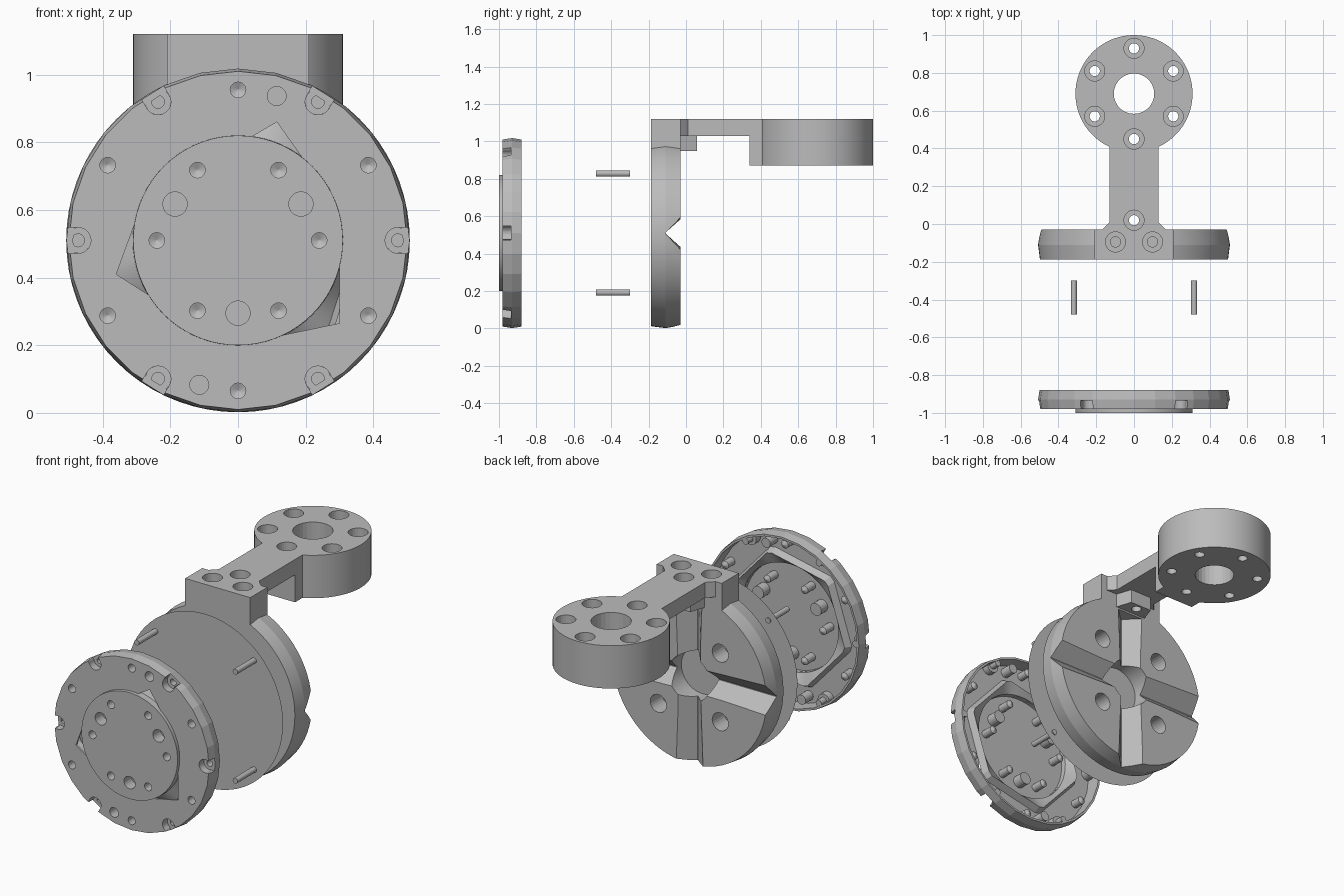
import bpy, bmesh, math

if "Cube" in bpy.data.objects:
    bpy.data.objects.remove(bpy.data.objects["Cube"])

grey = bpy.data.materials.new("plain_grey")
grey.diffuse_color = (0.5, 0.5, 0.5, 1)
grey.use_nodes = True
grey.node_tree.nodes["Principled BSDF"].inputs["Base Color"].default_value = grey.diffuse_color
CZ = 0.51  # height of the disc axis


def circ(cx, cy, r, n=32, start=0.0, sweep=360.0):
    full = abs(sweep) >= 360
    d = n if full else n - 1
    return [(cx + r * math.cos(math.radians(start + sweep * i / d)),
             cy + r * math.sin(math.radians(start + sweep * i / d))) for i in range(n)]


def loft(name, loops, axis='Z', cap=(True, True), closed=True):
    """Skin a series of (points, level) loops along an axis."""
    bm = bmesh.new()
    rings = []
    for pts, w in loops:
        rings.append([bm.verts.new((u, v, w) if axis == 'Z' else (u, w, v)) for u, v in pts])
    n = len(rings[0])
    for a, b in zip(rings, rings[1:]):
        for i in range(n if closed else n - 1):
            j = (i + 1) % n
            bm.faces.new((a[i], a[j], b[j], b[i]))
    if cap[0]:
        bm.faces.new(rings[0])
    if cap[1]:
        bm.faces.new(rings[-1])
    bmesh.ops.recalc_face_normals(bm, faces=bm.faces)
    me = bpy.data.meshes.new(name)
    bm.to_mesh(me)
    bm.free()
    me.materials.append(grey)
    ob = bpy.data.objects.new(name, me)
    bpy.context.collection.objects.link(ob)
    return ob


def prism(name, pts, a, b, axis='Z'):
    return loft(name, [(pts, a), (pts, b)], axis)


def rect(x0, x1, y0, y1):
    return [(x0, y0), (x1, y0), (x1, y1), (x0, y1)]


def cut(ob, cutter):
    """Subtract the cutter, bake the result and delete the cutter."""
    m = ob.modifiers.new("cut", 'BOOLEAN')
    m.operation, m.solver, m.object = 'DIFFERENCE', 'EXACT', cutter
    me = bpy.data.meshes.new_from_object(ob.evaluated_get(bpy.context.evaluated_depsgraph_get()))
    ob.modifiers.clear()
    ob.data = me
    bpy.data.objects.remove(cutter)


def polar(r, deg):
    return r * math.cos(math.radians(deg)), CZ + r * math.sin(math.radians(deg))


def hexagon(radius, n=72):
    """Six-sided outline sampled with n points, one corner at 12 degrees."""
    pts = []
    for i in range(n):
        a = 360 * i / n
        pts.append(polar(radius * math.cos(math.radians(30)) / math.cos(math.radians((a - 12) % 60 - 30)), a))
    return pts


# ---- front cover: a thin cup with blind holes showing as pegs behind ----
cover = loft("front_cover", [(circ(0, CZ, 0.5, 28), -0.98), (circ(0, CZ, 0.508, 28), -0.93),
                             (circ(0, CZ, 0.5, 28), -0.88)], 'Y')
cut(cover, prism("c", circ(0, CZ, 0.488, 28), -0.97, -0.8, 'Y'))
cut(cover, prism("c", circ(0, CZ, 0.31, 72), -1.1, -0.9, 'Y'))
# pointed relief corners around the hub
for tri in ([(0.03, 0.3), (0.115, 0.35), (0.2, 0.23)],
            [(0.3, -0.06), (0.3, -0.245), (0.06, -0.295)],
            [(-0.305, 0.05), (-0.36, -0.1), (-0.25, -0.17)]):
    cut(cover, prism("c", [(x, z + CZ) for x, z in tri], -1.1, -0.95, 'Y'))

# raised hub plate, its edge and the six-sided frame behind it
hub = prism("hub_plate", circ(0, CZ, 0.31, 72), -1.0, -0.99, 'Y')
loft("hub_frame", [(circ(0, CZ, 0.31, 72), -0.99), (circ(0, CZ, 0.311, 72), -0.96),
                   (hexagon(0.385), -0.93), (hexagon(0.405), -0.97)], 'Y', cap=(False, False))


def blind_hole(plate, name, x, z, r, front, back, cone=True):
    cut(plate, prism("c", circ(x, z, r, 20), front - 0.05, front + 0.03, 'Y'))
    loops = [(circ(x, z, r, 20), front), (circ(x, z, r, 20), back - 0.01)]
    if cone:
        loops.append((circ(x, z, r * 0.1, 20), back))
    loft(name, loops, 'Y', cap=(False, True))


for k in range(6):
    blind_hole(cover, "rim_hole", *polar(0.445, 30 + 60 * k), 0.023, -0.98, -0.9)
    blind_hole(hub, "hub_hole", *polar(0.24, 60 * k), 0.023, -1.0, -0.91)
for a in (75, 255):
    blind_hole(cover, "dowel_hole", *polar(0.442, a), 0.028, -0.98, -0.89, False)
for a in (30, 150, 270):
    blind_hole(hub, "hub_dowel_hole", *polar(0.215, a), 0.036, -1.0, -0.92, False)

# bolt seats open to the rim
for k in range(6):
    a = 60 * k
    x, z = polar(0.473, a)
    u = circ(x, z, 0.038, 16, a + 90, 180)
    ex, ez = polar(0.6, a)
    u2 = [(px + ex - x, pz + ez - z) for px, pz in (u[-1], u[0])]
    cut(cover, prism("c", u + u2, -1.1, -0.935, 'Y'))
    wall = circ(x, z, 0.038, 20, a + 62, 236)
    loft("bolt_seat_wall", [(wall, -0.98), (wall, -0.935)], 'Y', cap=(False, False), closed=False)
    floor = prism("bolt_seat_floor", wall, -0.935, -0.93, 'Y')
    blind_hole(floor, "bolt_hole", x, z, 0.019, -0.935, -0.875, False)

# ---- thin backing sheet with four locating pins standing on it ----
loft("backing_sheet", [(circ(0, CZ, 0.505, 72), -0.306)], 'Y', cap=(True, False))
for sx in (-1, 1):
    for sz in (-1, 1):
        prism("locating_pin", circ(sx * 0.318, CZ + sz * 0.318, 0.016, 20), -0.48, -0.3, 'Y')

# ---- rear disc with crossed V grooves, blind bore and four holes ----
disc = loft("rear_disc", [(circ(0, CZ, 0.498, 72), -0.187), (circ(0, CZ, 0.508, 72), -0.11),
                          (circ(0, CZ, 0.498, 72), -0.03)], 'Y')
cut(disc, prism("c", circ(0, CZ, 0.135, 40), -0.15, 0.1, 'Y'))
for sx in (-1, 1):
    for sz in (-1, 1):
        cut(disc, prism("c", circ(sx * 0.2, CZ + sz * 0.2, 0.052, 24), -0.14, 0.1, 'Y'))
for k in range(4):
    # each groove is a wedge laid out along x, then turned about the disc axis
    vee = loft("c", [([(0.08, -0.1), (0.08, 0.1), (0.6, 0.12), (0.6, -0.12)], 0.0),
                     ([(0.08, -0.002), (0.08, 0.002), (0.6, 0.002), (0.6, -0.002)], -0.11)], 'Y')
    c, s = math.cos(k * math.pi / 2), math.sin(k * math.pi / 2)
    for v in vee.data.vertices:
        x, z = v.co.x, v.co.z
        v.co.x, v.co.z = x * c - z * s, CZ + x * s + z * c
    cut(disc, vee)

# ---- arm: flat top outline with thicker ends below ----
A = math.degrees(math.acos(0.13 / 0.31))
end_arc = circ(0, 0.69, 0.31, 72, -A, 180 + 2 * A)
top = prism("arm_top", [(-0.13, 0.01), (-0.17, -0.03), (-0.21, -0.03), (-0.21, -0.187),
                        (0.21, -0.187), (0.21, -0.03), (0.17, -0.03), (0.13, 0.01)] + end_arc, 1.03, 1.12)
drum = prism("arm_round_end", [(-0.13, 0.34), (0.13, 0.34)] + end_arc, 0.87, 1.03)
foot = prism("arm_foot", [(-0.1, -0.03), (0.1, -0.03), (0.07, 0.06), (-0.07, 0.06)], 0.95, 1.03)
prism("arm_mount_block", rect(-0.21, 0.21, -0.187, -0.03), 0.94, 1.03)


def drill(parts, x, y, r, low):
    for p in parts:
        cut(p, prism("c", circ(x, y, r, 28), low, 1.3))


drill((top, drum), 0, 0.69, 0.107, 0.8)
for k in range(6):
    x, y = polar(0.24, 30 + 60 * k)
    y += 0.69 - CZ
    drill((top, drum), x, y, 0.027, 0.8)
    drill((top, drum), x, y, 0.053, 0.98)
for x, y in ((0, 0.02), (-0.098, -0.095), (0.098, -0.095)):
    drill((top, foot) if x == 0 else (top,), x, y, 0.027, 0.9)
    drill((top,), x, y, 0.053, 1.06)

# smooth the round walls, keep the edges crisp
for ob in bpy.context.scene.objects:
    ob.select_set(True)
bpy.context.view_layer.objects.active = top
bpy.ops.object.shade_smooth_by_angle(angle=math.radians(12))
